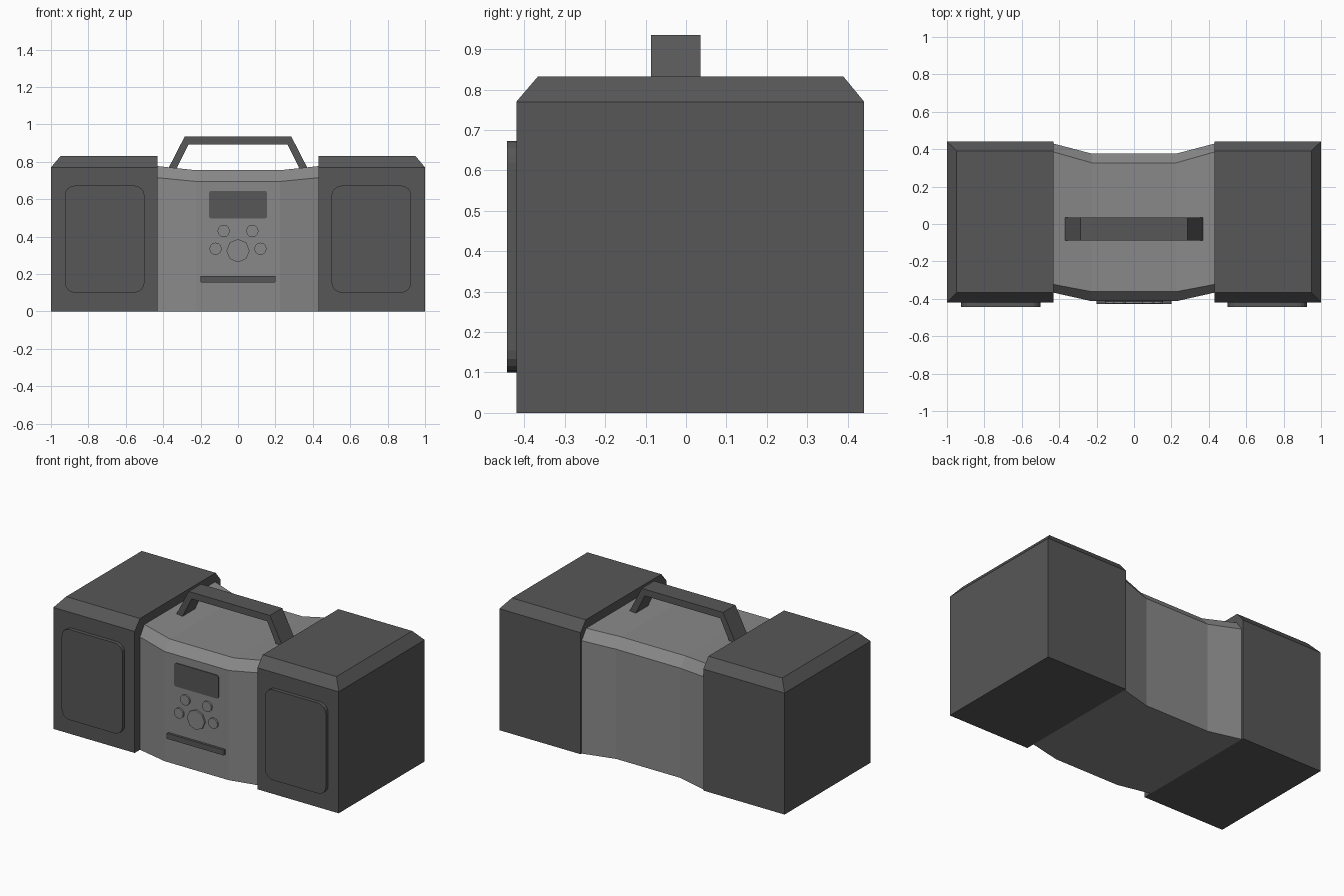
import bpy, bmesh, math

if "Cube" in bpy.data.objects:
    bpy.data.objects.remove(bpy.data.objects["Cube"])


def material(name, v):
    m = bpy.data.materials.new(name)
    m.diffuse_color = (v, v, v, 1)
    m.use_nodes = True
    m.node_tree.nodes["Principled BSDF"].inputs["Base Color"].default_value = m.diffuse_color
    return m


DARK = material("dark grey", 0.095)
MID = material("mid grey", 0.25)


def loft(name, rings, mat):
    """Closed solid skinned through rings of equal point count."""
    bm = bmesh.new()
    rows = [[bm.verts.new(p) for p in ring] for ring in rings]
    n = len(rows[0])
    for a, b in zip(rows, rows[1:]):
        for i in range(n):
            j = (i + 1) % n
            bm.faces.new((a[i], a[j], b[j], b[i]))
    bm.faces.new(rows[0])
    bm.faces.new(rows[-1])
    bmesh.ops.recalc_face_normals(bm, faces=bm.faces)
    me = bpy.data.meshes.new(name)
    bm.to_mesh(me)
    bm.free()
    me.materials.append(mat)
    ob = bpy.data.objects.new(name, me)
    bpy.context.collection.objects.link(ob)
    return ob


def prism(name, outline, y0, y1, mat):
    """Extrude an x-z outline along y."""
    return loft(name, [[(x, y, z) for x, z in outline] for y in (y0, y1)], mat)


def rounded(x0, x1, z0, z1, r, seg=4):
    pts = []
    corners = [(x1 - r, z1 - r), (x0 + r, z1 - r), (x0 + r, z0 + r), (x1 - r, z0 + r)]
    for k, (cx, cz) in enumerate(corners):
        for i in range(seg + 1):
            a = math.pi / 2 * (k + i / seg)
            pts.append((cx + r * math.cos(a), cz + r * math.sin(a)))
    return pts


def disc(cx, cz, r, n):
    return [(cx + r * math.sin(2 * math.pi * i / n), cz + r * math.cos(2 * math.pi * i / n))
            for i in range(n)]


def box_ring(x0, x1, y0, y1, z):
    return [(x0, y0, z), (x1, y0, z), (x1, y1, z), (x0, y1, z)]


# Speakers: boxes with the top bevelled on front, back and outer side
for side, s in (("left", -1), ("right", 1)):
    loft(side + "_speaker", [
        box_ring(s * 0.43, s, -0.42, 0.441, 0),
        box_ring(s * 0.43, s, -0.42, 0.441, 0.77),
        box_ring(s * 0.43, s * 0.948, -0.367, 0.39, 0.832)], DARK)
    a, b = sorted((s * 0.5, s * 0.926))
    prism(side + "_speaker_grille", rounded(a, b, 0.1, 0.673, 0.055), -0.443, -0.415, DARK)

# Central body: faceted section, bulged at the front and waisted at the back
sections = []
for x in (-0.43, -0.225, 0.225, 0.43):
    if abs(x) > 0.3:
        yf, yb, tf, tb, zs, zt = -0.367, 0.43, -0.323, 0.385, 0.715, 0.777
    else:
        yf, yb, tf, tb, zs, zt = -0.413, 0.376, -0.362, 0.327, 0.695, 0.755
    sections.append([(x, yf, 0), (x, yf, zs), (x, tf, zt),
                     (x, tb, zt), (x, yb, zs), (x, yb, 0)])
loft("central_body", sections, MID)

# Carrying handle
half_out = [(0.38, 0.75), (0.285, 0.935)]
half_in = [(0.265, 0.893), (0.335, 0.75)]
outline = (half_out + [(-x, z) for x, z in reversed(half_out)]
           + [(-x, z) for x, z in reversed(half_in)] + half_in)
prism("carrying_handle", outline, -0.087, 0.036, DARK)

# Display, disc slot and buttons on the front panel
prism("display", rounded(-0.155, 0.155, 0.497, 0.645, 0.012, 2), -0.418, -0.41, DARK)
prism("disc_slot", rounded(-0.2, 0.2, 0.155, 0.19, 0.002, 1), -0.428, -0.405, DARK)
prism("main_button", disc(0, 0.325, 0.062, 8), -0.424, -0.405, MID)
for i, (x, z) in enumerate([(0.077, 0.43), (0.12, 0.335)]):
    for side, s in (("left", -1), ("right", 1)):
        prism(f"{side}_button_{i + 1}", disc(s * x, z, 0.033, 12), -0.424, -0.405, MID)
